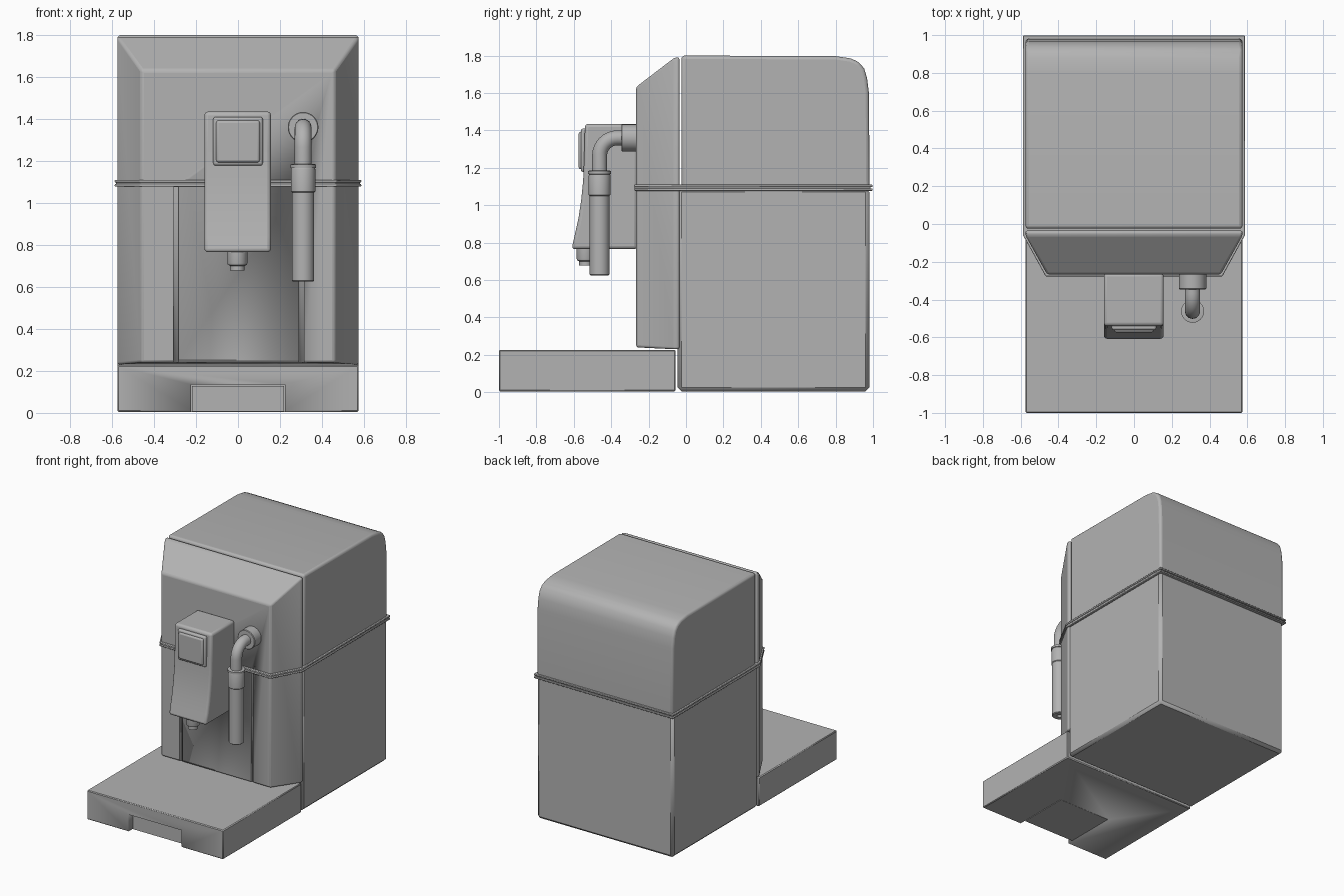
import bpy, bmesh, math
from mathutils import Vector

cube = bpy.data.objects.get("Cube")
if cube:
    bpy.data.objects.remove(cube, do_unlink=True)

grey = bpy.data.materials.new("plain grey")
grey.use_nodes = True
grey.diffuse_color = (0.45, 0.45, 0.45, 1)
grey.node_tree.nodes["Principled BSDF"].inputs["Base Color"].default_value = grey.diffuse_color


def finish(name, bm, bevel=0.0, segments=2):
    bmesh.ops.recalc_face_normals(bm, faces=bm.faces)
    mesh = bpy.data.meshes.new(name)
    bm.to_mesh(mesh)
    bm.free()
    obj = bpy.data.objects.new(name, mesh)
    bpy.context.collection.objects.link(obj)
    mesh.materials.append(grey)
    if bevel:
        mod = obj.modifiers.new("Bevel", "BEVEL")
        mod.width, mod.segments = bevel, segments
        mod.limit_method, mod.angle_limit = "ANGLE", math.radians(25)
    smooth(obj)
    return obj


def smooth(obj):
    bpy.ops.object.select_all(action="DESELECT")
    obj.select_set(True)
    bpy.context.view_layer.objects.active = obj
    bpy.ops.object.shade_smooth_by_angle(angle=math.radians(35))


def loft(name, rings, bevel=0.0, segments=2):
    """Skin a stack of equal-sized point rings and cap both ends."""
    bm = bmesh.new()
    loops = [[bm.verts.new(p) for p in ring] for ring in rings]
    n = len(loops[0])
    for a, b in zip(loops, loops[1:]):
        for i in range(n):
            j = (i + 1) % n
            bm.faces.new((a[i], a[j], b[j], b[i]))
    bm.faces.new(loops[0])
    bm.faces.new(loops[-1])
    return finish(name, bm, bevel, segments)


def box(name, x0, x1, y0, y1, z0, z1, bevel=0.0, segments=2):
    return loft(name, [[(x0, y, z0), (x1, y, z0), (x1, y, z1), (x0, y, z1)]
                       for y in (y0, y1)], bevel, segments)


def side_profile(name, pts, x0, x1, bevel, segments=2):
    return loft(name, [[(x, y, z) for y, z in pts] for x in (x0, x1)], bevel, segments)


def lathe(name, x, y, steps, n=32):
    """Upright turned part from (radius, height) steps."""
    return loft(name, [[(x + r * math.cos(2 * math.pi * i / n),
                         y + r * math.sin(2 * math.pi * i / n), z)
                        for i in range(n)] for r, z in steps])


def cut(obj, cutter):
    cutter.hide_render = True
    cutter.hide_set(True)
    mod = obj.modifiers.new("Cut", "BOOLEAN")
    mod.operation, mod.object, mod.solver = "DIFFERENCE", cutter, "EXACT"


W = 0.575

# Rear casing: lower box and upper hood with a rounded back
box("rear_casing_lower", -W, W, -0.045, 0.98, 0.005, 1.09, 0.02, 1)
back = [(-0.025, 1.09), (0.982, 1.09), (0.978, 1.6), (0.968, 1.68), (0.953, 1.73),
        (0.925, 1.765), (0.88, 1.785), (0.8, 1.797), (-0.025, 1.8)]
side_profile("rear_casing_upper", back, -W, W, 0.018, 3)

# Front shell with angled sides and sloping top
shell = loft("front_shell", [
    [(-w, y, z0), (w, y, z0), (w, y, z1), (-w, y, z1)]
    for w, y, z0, z1 in ((W, -0.035, 0.23, 1.79), (W, -0.06, 0.23, 1.79),
                         (0.46, -0.267, 0.24, 1.632))], 0.016, 3)
for i, x in enumerate((-0.295, 0.302)):
    cut(shell, box(f"door_gap_cutter_{i + 1}", x - 0.012, x + 0.012,
                   -0.3, -0.25, 0.2, 1.075))

# Double trim band round the whole body
plan = [(0.587, 0.997), (0.587, -0.06), (0.468, -0.277)]
plan += [(-x, y) for x, y in reversed(plan)]
for name, z0, z1, s in (("trim_band_lower", 1.077, 1.09, 1), ("trim_band_core", 1.087, 1.1, 0.99),
                        ("trim_band_upper", 1.097, 1.11, 1)):
    loft(name, [[(x * s, y * s, z) for x, y in plan] for z in (z0, z1)], 0.004)

# Drip tray with a handle notch and drawer
tray = box("drip_tray", -W, W, -1, -0.055, 0.005, 0.227, 0.006, 1)
cut(tray, box("drawer_cutter", -0.225, 0.225, -1.1, -0.55, -0.05, 0.135))
box("tray_drawer", -0.219, 0.219, -0.95, -0.553, 0.006, 0.129)

# Brewing head with a curved front, button and nozzle
head = [(-0.26, 0.765), (-0.612, 0.765), (-0.595, 0.84), (-0.575, 0.93), (-0.56, 1.03),
        (-0.55, 1.13), (-0.545, 1.25), (-0.54, 1.435), (-0.26, 1.435)]
side_profile("brewing_head", head, -0.16, 0.157, 0.018, 3)
box("button_frame", -0.118, 0.118, -0.562, -0.53, 1.178, 1.41, 0.012, 3)
box("button", -0.104, 0.104, -0.574, -0.54, 1.193, 1.393, 0.012, 3)
lathe("nozzle", -0.003, -0.537, [(0.048, 0.78), (0.048, 0.715), (0.045, 0.705),
                                 (0.034, 0.7), (0.034, 0.677)])

# Steam wand: wall socket, bent pipe and grip
WX, WY, WZ = 0.31, -0.462, 1.36
loft("wand_socket", [[(WX + r * math.cos(2 * math.pi * i / 32), y,
                       WZ + r * math.sin(2 * math.pi * i / 32)) for i in range(32)]
                     for r, y in ((0.073, -0.25), (0.073, -0.342), (0.069, -0.346))])
path = [Vector((WX, -0.3, WZ))]
R = 0.095
for i in range(9):
    a = math.pi / 2 * i / 8
    path.append(Vector((WX, WY + R - R * math.sin(a), WZ - R + R * math.cos(a))))
path.append(Vector((WX, WY, 1.15)))
rings = []
for i, p in enumerate(path):
    t = (path[min(i + 1, len(path) - 1)] - path[max(i - 1, 0)]).normalized()
    if i in (0, len(path) - 1):
        t = Vector((0, -1, 0)) if i == 0 else Vector((0, 0, -1))
    side = Vector((1, 0, 0))
    up = t.cross(side)
    rings.append([p + 0.04 * (side * math.cos(k * math.pi / 12) + up * math.sin(k * math.pi / 12))
                  for k in range(24)])
loft("wand_pipe", rings)
lathe("wand_grip", WX, WY, [(0.052, 1.185), (0.061, 1.183), (0.061, 1.167), (0.056, 1.165),
                            (0.058, 1.16), (0.058, 1.055), (0.053, 1.05), (0.053, 0.63),
                            (0.048, 0.625), (0.018, 0.625), (0.018, 0.65)])
